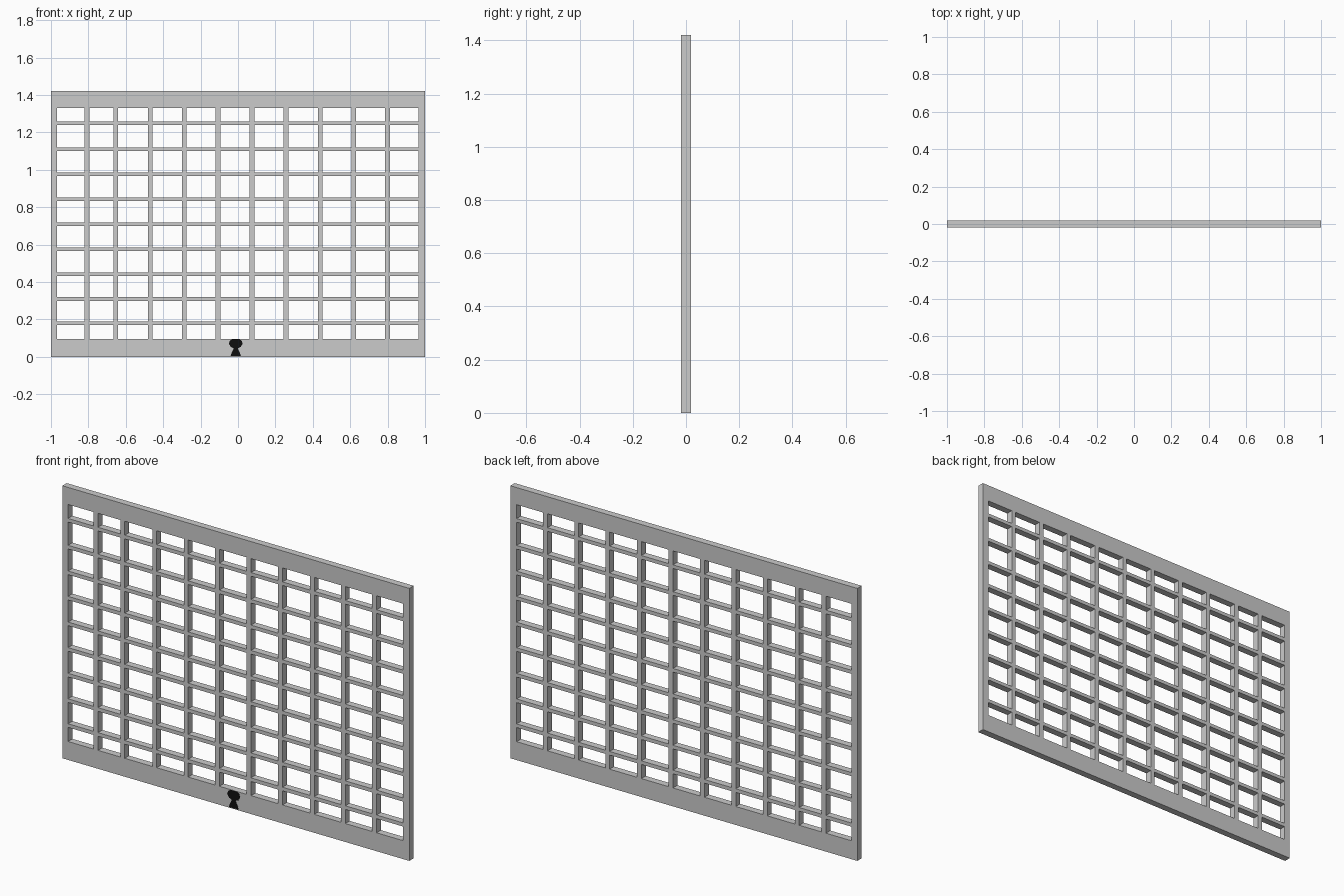
import bpy, bmesh

if "Cube" in bpy.data.objects:
    bpy.data.objects.remove(bpy.data.objects["Cube"])

HALF_DEPTH = 0.018
HEIGHT = 1.42
BAR_X = [-0.807, -0.653, -0.469, -0.287, -0.107, 0.075, 0.257, 0.44, 0.619, 0.799]
BAR_Z = [0.179, 0.309, 0.442, 0.576, 0.709, 0.843, 0.975, 1.109, 1.249]
BAR_W, BAR_H = 0.025, 0.019


def make_object(name, bm):
    bmesh.ops.recalc_face_normals(bm, faces=bm.faces[:])
    mesh = bpy.data.meshes.new(name)
    bm.to_mesh(mesh)
    bm.free()
    obj = bpy.data.objects.new(name, mesh)
    bpy.context.collection.objects.link(obj)
    return obj


def extrude_y(bm, faces, depth):
    result = bmesh.ops.extrude_face_region(bm, geom=faces)
    verts = [g for g in result["geom"] if isinstance(g, bmesh.types.BMVert)]
    bmesh.ops.translate(bm, verts=verts, vec=(0, depth, 0))


def cut_lines(start, end, first, last, centres, width):
    # Alternating edges: solid strips are even intervals, openings are odd
    lines = [start, first]
    for c in centres:
        lines += [c - width / 2, c + width / 2]
    return lines + [last, end]


# Lattice panel: frame, rails and bars in one flush piece with open cells
xs = cut_lines(-1, 1, -0.967, 0.964, BAR_X, BAR_W)
zs = cut_lines(0, HEIGHT, 0.096, 1.331, BAR_Z, BAR_H)
bm = bmesh.new()
grid = [[bm.verts.new((x, -HALF_DEPTH, z)) for z in zs] for x in xs]
for i in range(len(xs) - 1):
    for j in range(len(zs) - 1):
        if i % 2 and j % 2:
            continue
        bm.faces.new((grid[i][j], grid[i + 1][j], grid[i + 1][j + 1], grid[i][j + 1]))
extrude_y(bm, bm.faces[:], 2 * HALF_DEPTH)
make_object("lattice_panel", bm)

# Keyhole: thin black plate on the front of the bottom rail
half_profile = [(0.028, 0.004), (0.021, 0.024), (0.010, 0.045), (0.026, 0.052),
                (0.037, 0.070), (0.032, 0.085), (0.018, 0.095)]
outline = half_profile + [(-x, z) for x, z in reversed(half_profile)]
bm = bmesh.new()
face = bm.faces.new([bm.verts.new((x - 0.012, -HALF_DEPTH + 0.001, z)) for x, z in outline])
extrude_y(bm, [face], -0.002)
keyhole = make_object("keyhole", bm)
black = bpy.data.materials.new("black")
black.diffuse_color = (0.005, 0.005, 0.005, 1)
black.use_nodes = True
black.node_tree.nodes["Principled BSDF"].inputs["Base Color"].default_value = black.diffuse_color
keyhole.data.materials.append(black)
